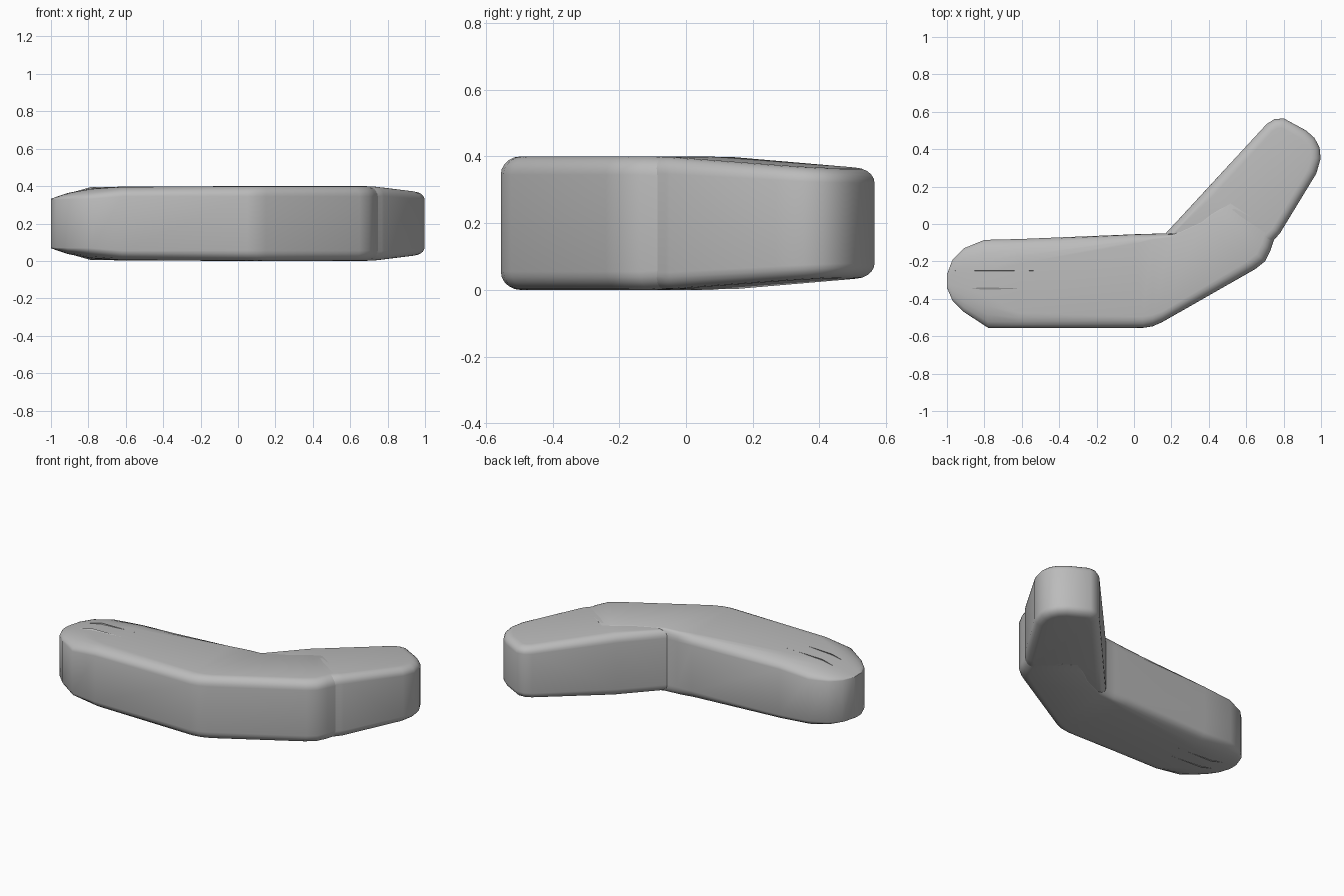
import bpy, bmesh, math
from mathutils import Vector

cube = bpy.data.objects.get("Cube")
if cube:
    bpy.data.objects.remove(cube, do_unlink=True)

grey = bpy.data.materials.new("plain grey")
grey.use_nodes = True
grey.diffuse_color = (0.5, 0.5, 0.5, 1)
grey.node_tree.nodes["Principled BSDF"].inputs["Base Color"].default_value = (0.5, 0.5, 0.5, 1)

MID = 0.2  # the model is symmetric above and below this height


def finish(bm, name, angle=35):
    bmesh.ops.recalc_face_normals(bm, faces=bm.faces)
    mesh = bpy.data.meshes.new(name)
    bm.to_mesh(mesh)
    bm.free()
    mesh.materials.append(grey)
    ob = bpy.data.objects.new(name, mesh)
    bpy.context.collection.objects.link(ob)
    bpy.ops.object.select_all(action='DESELECT')
    ob.select_set(True)
    bpy.context.view_layer.objects.active = ob
    bpy.ops.object.shade_smooth_by_angle(angle=math.radians(angle))
    return ob


def section(front, back, front_r, back_r, wall, top, steps=5):
    """Rounded cross-section from a front point to a back point."""
    f, b = Vector(front), Vector(back)
    across = (b - f).normalized()
    upper = []
    for i in range(steps + 1):
        a = math.pi / 2 * i / steps
        p = f + across * front_r * (1 - math.cos(a))
        upper.append((p.x, p.y, wall + (top - wall) * math.sin(a)))
    for i in range(steps, -1, -1):
        a = math.pi / 2 * i / steps
        p = b - across * back_r * (1 - math.cos(a))
        upper.append((p.x, p.y, wall + (top - wall) * math.sin(a)))
    lower = [(x, y, -z) for x, y, z in reversed(upper)]
    return [(x, y, z + MID) for x, y, z in upper + lower]


# Main body: sections from the blunt tip round the bend
stations = [
    ((-1.0, -.34), (-1.0, -.27), .02, .02, .128, .132),
    ((-.97, -.41), (-.97, -.19), .08, .08, .129, .143),
    ((-.91, -.47), (-.91, -.13), .13, .13, .130, .163),
    ((-.78, -.555), (-.80, -.085), .17, .17, .132, .187),
    ((-.62, -.555), (-.60, -.08), .08, .13, .145, .197),
    ((.05, -.555), (.0, -.055), .06, .05, .145, .2),
    ((.10, -.547), (.1, -.052), .06, .03, .145, .2),
    ((.15, -.525), (.2, -.05), .06, .02, .145, .2),
    ((.65, -.24), (.35, .02), .06, .02, .145, .2),
    ((.70, -.2), (.4, .06), .06, .02, .145, .2),
    ((.73, -.14), (.45, .09), .06, .02, .145, .2),
    ((.76, -.05), (.5, .12), .06, .02, .14, .197),
]
bm = bmesh.new()
rings = [[bm.verts.new(p) for p in section(*s)] for s in stations]
for a, b in zip(rings, rings[1:]):
    n = len(a)
    for i in range(n):
        bm.faces.new((a[i], a[(i + 1) % n], b[(i + 1) % n], b[i]))
bm.faces.new(rings[0])
bm.faces.new(rings[-1])
finish(bm, "main_body", 40)

# Arm: rounded slab that thins towards its end
outline = [(.165, -.055), (.71, .535), (.75, .56), (.80, .565), (.92, .5),
           (.965, .46), (.992, .41), (.998, .35), (.975, .27), (.78, -.05),
           (.69, -.15), (.35, -.18)]
bm = bmesh.new()
base = bm.faces.new([bm.verts.new((x, y, .002)) for x, y in outline])
grown = bmesh.ops.extrude_face_region(bm, geom=[base])
for v in grown["geom"]:
    if isinstance(v, bmesh.types.BMVert):
        v.co.z = 2 * MID - .002
rims = [e for e in bm.edges if abs(e.verts[0].co.z - e.verts[1].co.z) < .001]
bmesh.ops.bevel(bm, geom=rims, offset=.05, segments=5, profile=.5, affect='EDGES')
slope_dir = Vector((.5, .866, 0))
start = .33
bmesh.ops.bisect_plane(bm, geom=bm.verts[:] + bm.edges[:] + bm.faces[:],
                       plane_co=slope_dir * start, plane_no=slope_dir)
for v in bm.verts:
    drop = .065 * max(0, v.co.dot(slope_dir) - start)
    v.co.z = MID + (v.co.z - MID) * (1 - drop / MID)
finish(bm, "arm", 40)

# Thin creases on the tip, above and below
for label, side in (("upper", 1), ("lower", -1)):
    for k, (y, width, x_end) in enumerate(((-.25, .004, -.53), (-.345, .012, -.57))):
        bm = bmesh.new()
        path = [(-.96, .146, 0), (-.79, .188, 1), (x_end, .198, 0)]
        left = [bm.verts.new((x, y - width * w / 2, MID + side * z)) for x, z, w in path]
        peak = bm.verts.new((path[1][0], y + width / 2, MID + side * (path[1][1] + .006)))
        bm.faces.new((left[0], left[1], peak))
        bm.faces.new((left[1], left[2], peak))
        bm.faces.new((left[0], peak, left[2]))
        finish(bm, f"{label}_tip_crease_{k + 1}", 20)
